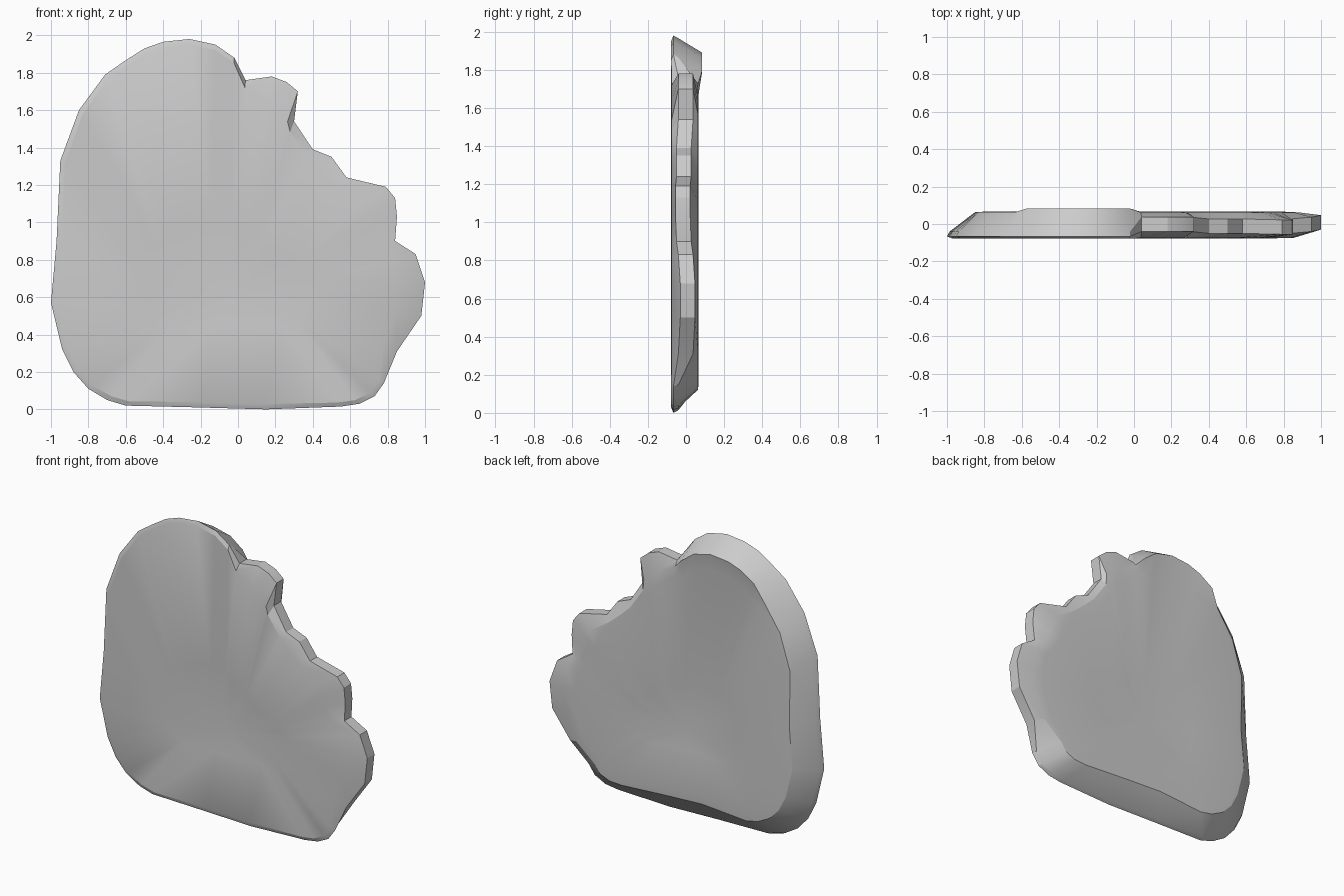
import bpy, bmesh
from mathutils import Vector

if "Cube" in bpy.data.objects:
    bpy.data.objects.remove(bpy.data.objects["Cube"])

# Clean rounded rim (bottom right, round the left side, to the top): x, z
clean = [(0.78, 0.14), (0.73, 0.07), (0.65, 0.03), (0.55, 0.015), (0.15, 0.0), (-0.2, 0.01),
         (-0.6, 0.02), (-0.7, 0.05), (-0.8, 0.11), (-0.88, 0.2), (-0.94, 0.32), (-1.0, 0.57),
         (-0.97, 0.9), (-0.95, 1.33), (-0.85, 1.6), (-0.71, 1.79), (-0.61, 1.86),
         (-0.5, 1.93), (-0.4, 1.965), (-0.26, 1.98), (-0.12, 1.95), (-0.02, 1.88)]
# Ragged edge, top to bottom: x, z, inset of the flat faces, y shift of the rim
ragged = [(0.04, 1.76, 0.04, 0.0), (0.18, 1.78, 0.15, 0.0), (0.26, 1.75, 0.17, 0.0),
          (0.32, 1.70, 0.17, 0.0), (0.30, 1.54, 0.06, 0.0), (0.40, 1.39, 0.05, -0.01),
          (0.50, 1.35, 0.10, -0.01), (0.58, 1.24, 0.06, -0.01), (0.79, 1.19, 0.16, -0.015),
          (0.84, 1.13, 0.18, -0.015), (0.85, 1.03, 0.15, -0.015), (0.84, 0.90, 0.07, -0.01),
          (0.95, 0.83, 0.12, 0.0), (1.0, 0.68, 0.15, 0.01), (0.98, 0.50, 0.14, 0.01),
          (0.85, 0.31, 0.08, 0.0)]
CENTRE = Vector((-0.05, 0.62))


def pulled(x, z, inset):
    p = Vector((x, z))
    return p + (CENTRE - p).normalized() * inset


def dish(p, y):
    return (CENTRE.x + (p.x - CENTRE.x) * 0.5, y, CENTRE.y + (p.y - CENTRE.y) * 0.3)


# Cross-section through the rim at every outline point, front to back
sections = []
for i, (x, z) in enumerate(clean):
    top = z > 1.83
    profile = [(0.03, -0.078), (0.0, -0.066), (0.015, -0.04),
               (0.09 if top else 0.15, 0.083 if top else 0.063), (0.2, 0.066)]
    sections.append([(pulled(x, z, d), y) for d, y in profile])
for x, z, inset, s in ragged:
    profile = [(inset, -0.075), (0.0, s - 0.04), (0.0, s + 0.037),
               (inset * 0.8, 0.062), (inset + 0.05, 0.066)]
    sections.append([(pulled(x, z, d), y) for d, y in profile])

# Slab: rings from the shallow front dish over the rim to the back dish
bm = bmesh.new()
rings = []
for sec in sections:
    pts = [dish(sec[0][0], -0.077)]
    pts += [(p.x, y, p.y) for p, y in sec]
    pts.append(dish(sec[-1][0], 0.066))
    rings.append([bm.verts.new(p) for p in pts])
front = bm.verts.new((CENTRE.x, -0.055, CENTRE.y))
back = bm.verts.new((CENTRE.x, 0.045, CENTRE.y))
for a, b in zip(rings, rings[1:] + rings[:1]):
    for k in range(len(a) - 1):
        bm.faces.new((a[k], a[k + 1], b[k + 1], b[k]))
    bm.faces.new((front, a[0], b[0]))
    bm.faces.new((back, b[-1], a[-1]))
bmesh.ops.recalc_face_normals(bm, faces=bm.faces)

mesh = bpy.data.meshes.new("bitten_slab")
bm.to_mesh(mesh)
bm.free()
slab = bpy.data.objects.new("bitten_slab", mesh)
bpy.context.collection.objects.link(slab)
bpy.context.view_layer.objects.active = slab
slab.select_set(True)
bpy.ops.object.shade_smooth_by_angle(angle=0.4)
